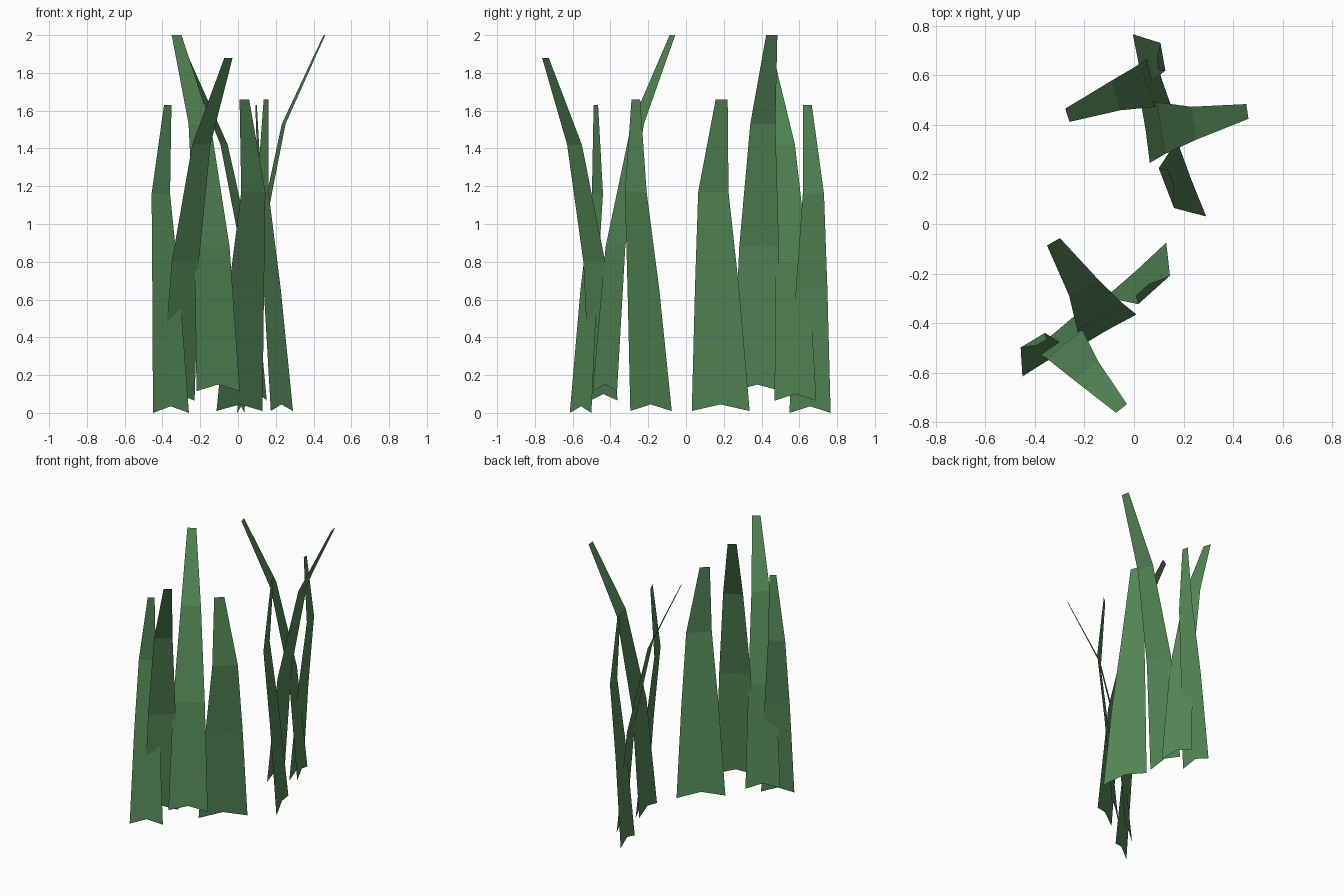
import bpy
import bmesh
from math import radians
from mathutils import Matrix, Vector

cube = bpy.data.objects.get("Cube")
if cube:
    bpy.data.objects.remove(cube, do_unlink=True)

green = bpy.data.materials.new("grass_green")
green.use_nodes = True
colour = (0.09, 0.25, 0.095, 1.0)
green.diffuse_color = colour
bsdf = green.node_tree.nodes["Principled BSDF"]
bsdf.inputs["Base Color"].default_value = colour
bsdf.inputs["Roughness"].default_value = 0.9

NOTCH = 0.035  # height of the notch in the foot of each blade


def blade(name, base, angle, side, levels, clump):
    """Flat blade: levels are (lean, half width, height, sideways shift)."""
    across = Matrix.Rotation(radians(angle), 3, "Z") @ Vector((1, 0, 0))
    ahead = Vector((-across.y, across.x, 0)) * side
    origin = Vector((base[0], base[1], 0))
    bm = bmesh.new()

    def vert(lean, offset, height):
        return bm.verts.new(origin + ahead * lean + across * offset + Vector((0, 0, height)))

    rows = [(vert(l, s - w, z), vert(l, s + w, z)) for l, w, z, s in levels]
    # foot segment, cut by a shallow notch
    (l0, _, z0, _), (l1, _, z1, _) = levels[:2]
    notch = vert(l0 + (l1 - l0) * NOTCH / (z1 - z0), 0, z0 + NOTCH)
    bm.faces.new((rows[0][0], notch, rows[0][1], rows[1][1], rows[1][0]))
    # upper segments
    for low, high in zip(rows[1:], rows[2:]):
        bm.faces.new((low[0], low[1], high[1], high[0]))
    bm.transform(clump)
    mesh = bpy.data.meshes.new(name)
    bm.to_mesh(mesh)
    bm.free()
    mesh.materials.append(green)
    bpy.context.collection.objects.link(bpy.data.objects.new(name, mesh))


# The back clump is the front clump turned and moved
clumps = {
    "front": Matrix.Identity(4),
    "back": Matrix.Translation((0.408, 0.125, 0)) @ Matrix.Rotation(radians(-111), 4, "Z"),
}

for place, clump in clumps.items():
    blade(place + "_tall_blade", (-0.105, -0.43), 29.5, 1,
          [(0, 0.132, 0.115, 0), (0.065, 0.106, 0.88, 0),
           (0.2, 0.067, 1.53, 0), (0.42, 0.03, 2.0, -0.015)], clump)
    blade(place + "_leaning_blade", (-0.32, -0.435), 39, -1,
          [(0, 0.116, 0.065, 0), (0.065, 0.092, 0.8, 0),
           (0.2, 0.062, 1.42, 0), (0.41, 0.028, 1.88, 0.015)], clump)
    blade(place + "_narrow_blade", (-0.355, -0.558), 31, 1,
          [(0, 0.111, 0, 0), (0.05, 0.085, 0.65, 0),
           (0.104, 0.057, 1.16, 0), (0.078, 0.023, 1.63, 0.027)], clump)
    blade(place + "_wide_blade", (0.008, -0.185), 42, -1,
          [(0, 0.164, 0.01, 0), (0.055, 0.125, 0.66, 0),
           (0.109, 0.086, 1.17, 0), (0.077, 0.034, 1.66, -0.035)], clump)
